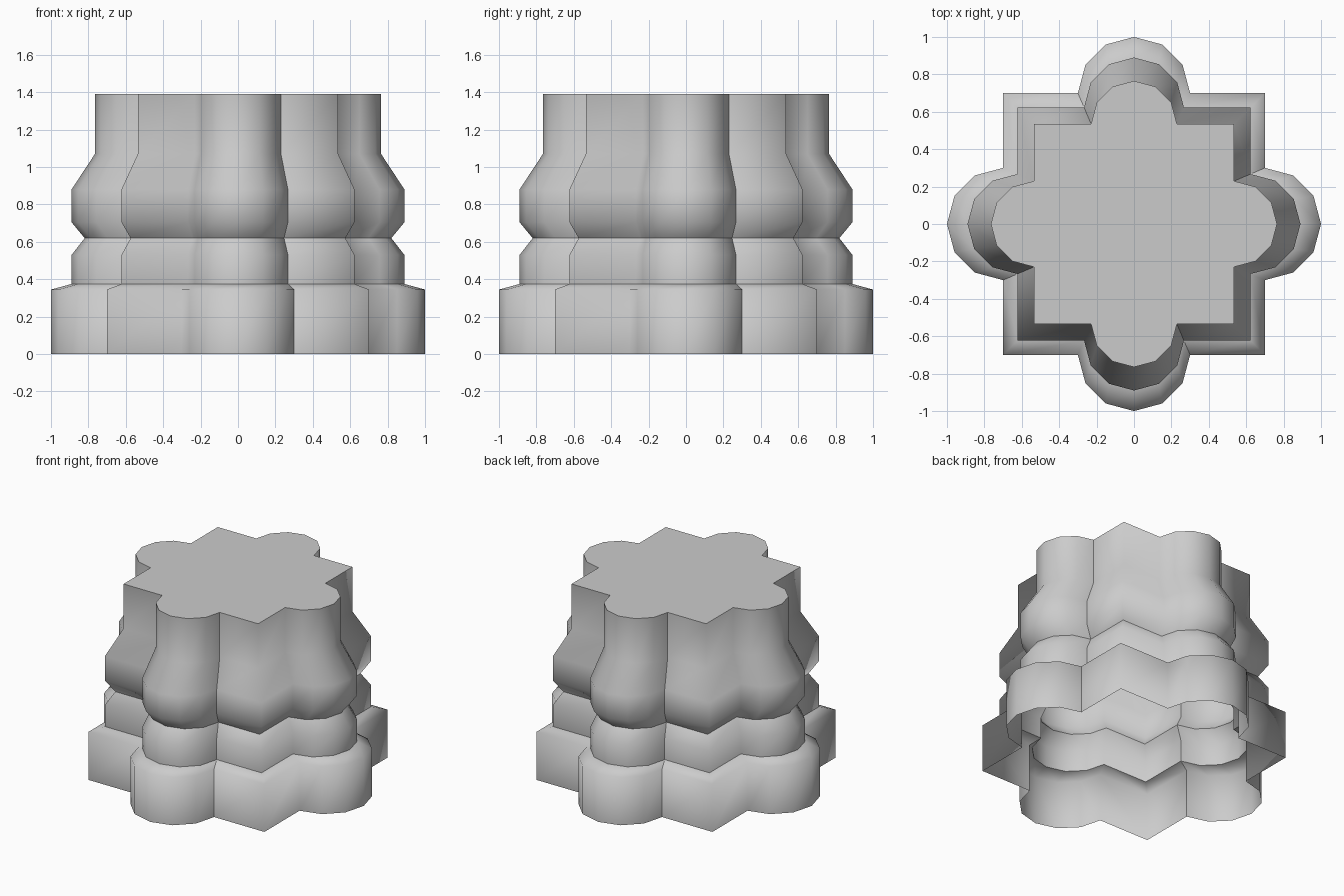
import bpy, bmesh
from math import cos, sin, radians

if "Cube" in bpy.data.objects:
    bpy.data.objects.remove(bpy.data.objects["Cube"])

# Cross-section: square with a half-round lobe on each side
outline, seams = [], []
for k in range(4):
    c, s = cos(radians(90 * k)), sin(radians(90 * k))
    quarter = [(0.7 + 0.3 * cos(radians(a)), 0.3 * sin(radians(a)))
               for a in range(-90, 91, 30)] + [(0.7, 0.7)]
    seams.append(len(outline) + 6)          # crease at one end of each lobe
    outline += [(x * c - y * s, x * s + y * c) for x, y in quarter]

# Moulding profile: (scale of the section, height, crease)
profile = [(1.0, 0.0, True), (1.0, 0.345, False), (0.89, 0.375, True),
           (0.89, 0.53, False), (0.82, 0.62, True), (0.89, 0.705, False),
           (0.89, 0.88, False), (0.765, 1.07, False), (0.765, 1.39, True)]

bm = bmesh.new()
rings = [[bm.verts.new((x * f, y * f, z)) for x, y in outline]
         for f, z, _ in profile]
n = len(outline)
for lo, hi in zip(rings, rings[1:]):
    for i in range(n):
        j = (i + 1) % n
        bm.faces.new((lo[i], lo[j], hi[j], hi[i])).smooth = True

# Flat top, open underside
bm.faces.new(rings[-1])

# Creases along the mouldings and lobe seams
for ring, (_, _, crease) in zip(rings, profile):
    if crease:
        for i in range(n):
            bm.edges.get((ring[i], ring[(i + 1) % n])).smooth = False
for lo, hi in zip(rings, rings[1:]):
    for i in seams:
        bm.edges.get((lo[i], hi[i])).smooth = False

mesh = bpy.data.meshes.new("column_base")
bm.to_mesh(mesh)
bm.free()
bpy.context.collection.objects.link(bpy.data.objects.new("column_base", mesh))
